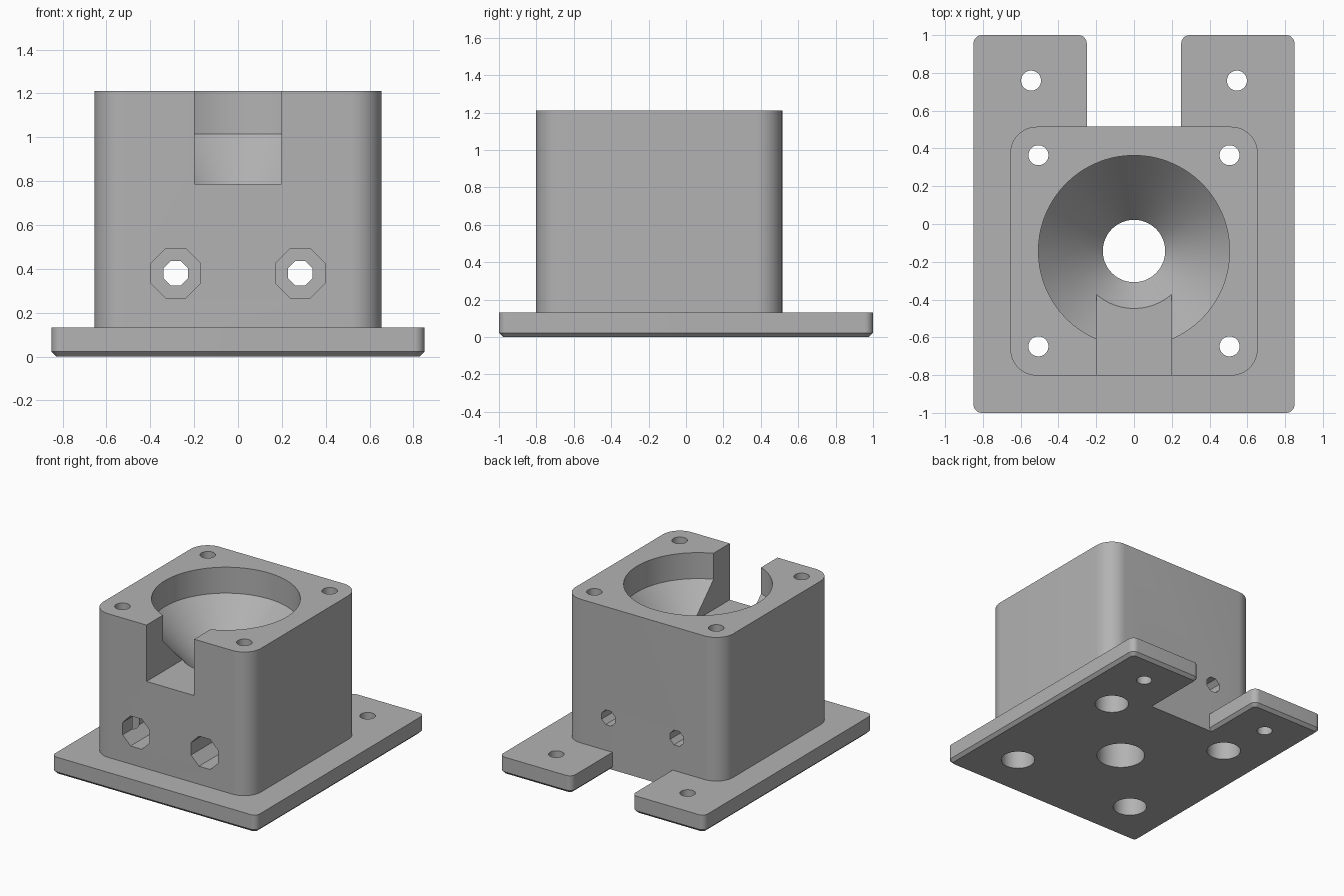
import bpy, bmesh, math
from mathutils import Vector, Matrix

if "Cube" in bpy.data.objects:
    bpy.data.objects.remove(bpy.data.objects["Cube"])

GREY = (0.45, 0.45, 0.45, 1)
grey = bpy.data.materials.new("plain grey")
grey.use_nodes = True
grey.diffuse_color = GREY
grey.node_tree.nodes["Principled BSDF"].inputs["Base Color"].default_value = GREY


def make_object(name, bm):
    bmesh.ops.recalc_face_normals(bm, faces=bm.faces)
    mesh = bpy.data.meshes.new(name)
    bm.to_mesh(mesh)
    bm.free()
    mesh.materials.append(grey)
    obj = bpy.data.objects.new(name, mesh)
    bpy.context.collection.objects.link(obj)
    return obj


def rounded_outline(corners, steps=12):
    """Round each right-angled (x, y, radius) corner with an arc."""
    points = []
    for i, (x, y, r) in enumerate(corners):
        p = Vector((x, y))
        if r == 0:
            points.append(p)
            continue
        u = (Vector(corners[i - 1][:2]) - p).normalized()
        v = (Vector(corners[(i + 1) % len(corners)][:2]) - p).normalized()
        centre = p + r * (u + v)
        for k in range(steps + 1):
            t = math.pi / 2 * k / steps
            points.append(centre - r * (v * math.cos(t) + u * math.sin(t)))
    return points


def prism(name, corners, z0, z1, chamfer=0):
    bm = bmesh.new()
    top = bm.faces.new([bm.verts.new((p.x, p.y, z1)) for p in rounded_outline(corners)])
    out = bmesh.ops.extrude_face_region(bm, geom=[top], use_keep_orig=True)
    bottom = [g for g in out["geom"] if isinstance(g, bmesh.types.BMFace)][0]
    for v in bottom.verts:
        v.co.z = z0 + chamfer
    bmesh.ops.recalc_face_normals(bm, faces=bm.faces)
    if chamfer:
        bmesh.ops.inset_region(bm, faces=[bottom], thickness=chamfer, use_even_offset=True)
        for v in bottom.verts:
            v.co.z = z0
    return make_object(name, bm)


def turned(name, profile, sides, matrix):
    """Closed solid of revolution from (radius, height) pairs."""
    bm = bmesh.new()
    rings = []
    for r, h in profile:
        angles = [2 * math.pi * (k + 0.5) / sides for k in range(sides)]
        rings.append([bm.verts.new((r * math.cos(a), r * math.sin(a), h)) for a in angles])
    for a, b in zip(rings, rings[1:]):
        for k in range(sides):
            n = (k + 1) % sides
            bm.faces.new((a[k], a[n], b[n], b[k]))
    bm.faces.new(rings[0][::-1])
    bm.faces.new(rings[-1])
    bm.transform(matrix)
    return make_object(name, bm)


def combine(body, other, operation):
    mod = body.modifiers.new(other.name, "BOOLEAN")
    mod.operation = operation
    mod.solver = "EXACT"
    mod.object = other
    bpy.context.view_layer.objects.active = body
    bpy.ops.object.modifier_apply(modifier=mod.name)
    bpy.data.objects.remove(other)


# Forked base plate with a chamfered underside
W, BACK, R = 0.85, 0.515, 0.045
right_half = [(W, -1, R), (W, 1, R), (0.25, 1, R), (0.25, BACK, 0)]
left_half = [(-x, y, r) for x, y, r in reversed(right_half)]
mount = prism("motor_mount", right_half + left_half, 0, 0.132, 0.022)

# Upright block with rounded corners
B, FRONT, TOP = 0.655, -0.802, 1.21
block = prism("block", [(B, FRONT, 0.14), (B, BACK, 0.14), (-B, BACK, 0.14), (-B, FRONT, 0.14)], 0, TOP)
combine(mount, block, "UNION")

# Round recess, funnel and central bore
CY = -0.143
funnel = [(0.165, -0.1), (0.165, 0.63), (0.506, 1.015), (0.506, 1.4)]
combine(mount, turned("funnel", funnel, 96, Matrix.Translation((0, CY, 0))), "DIFFERENCE")

# Slot in the front wall
slot = prism("slot", [(0.198, -1.1, 0), (0.198, CY, 0), (-0.198, CY, 0), (-0.198, -1.1, 0)], 0.787, 1.4)
combine(mount, slot, "DIFFERENCE")

# Screw holes: four counterbored from below, two in the fork, two from the front
corner_hole = [(0.116, -0.1), (0.116, 1.0), (0.053, 1.0), (0.053, 1.4)]
fork_hole = [(0.053, -0.1), (0.053, 0.3)]
front_hole = [(0.122, -0.1), (0.122, 0.9), (0.06, 0.9), (0.06, 1.5)]
for side in (-1, 1):
    for y in (-0.648, 0.364):
        place = Matrix.Translation((side * 0.506, y, 0))
        combine(mount, turned("corner_hole", corner_hole, 32, place), "DIFFERENCE")
    place = Matrix.Translation((side * 0.545, 0.759, 0))
    combine(mount, turned("fork_hole", fork_hole, 32, place), "DIFFERENCE")
    place = Matrix.Translation((side * 0.284, FRONT, 0.38)) @ Matrix.Rotation(-math.pi / 2, 4, "X")
    combine(mount, turned("front_hole", front_hole, 8, place), "DIFFERENCE")

# Smooth the rounded walls and keep the edges crisp
bpy.ops.object.select_all(action="DESELECT")
mount.select_set(True)
bpy.context.view_layer.objects.active = mount
bpy.ops.object.shade_smooth_by_angle(angle=math.radians(30))
